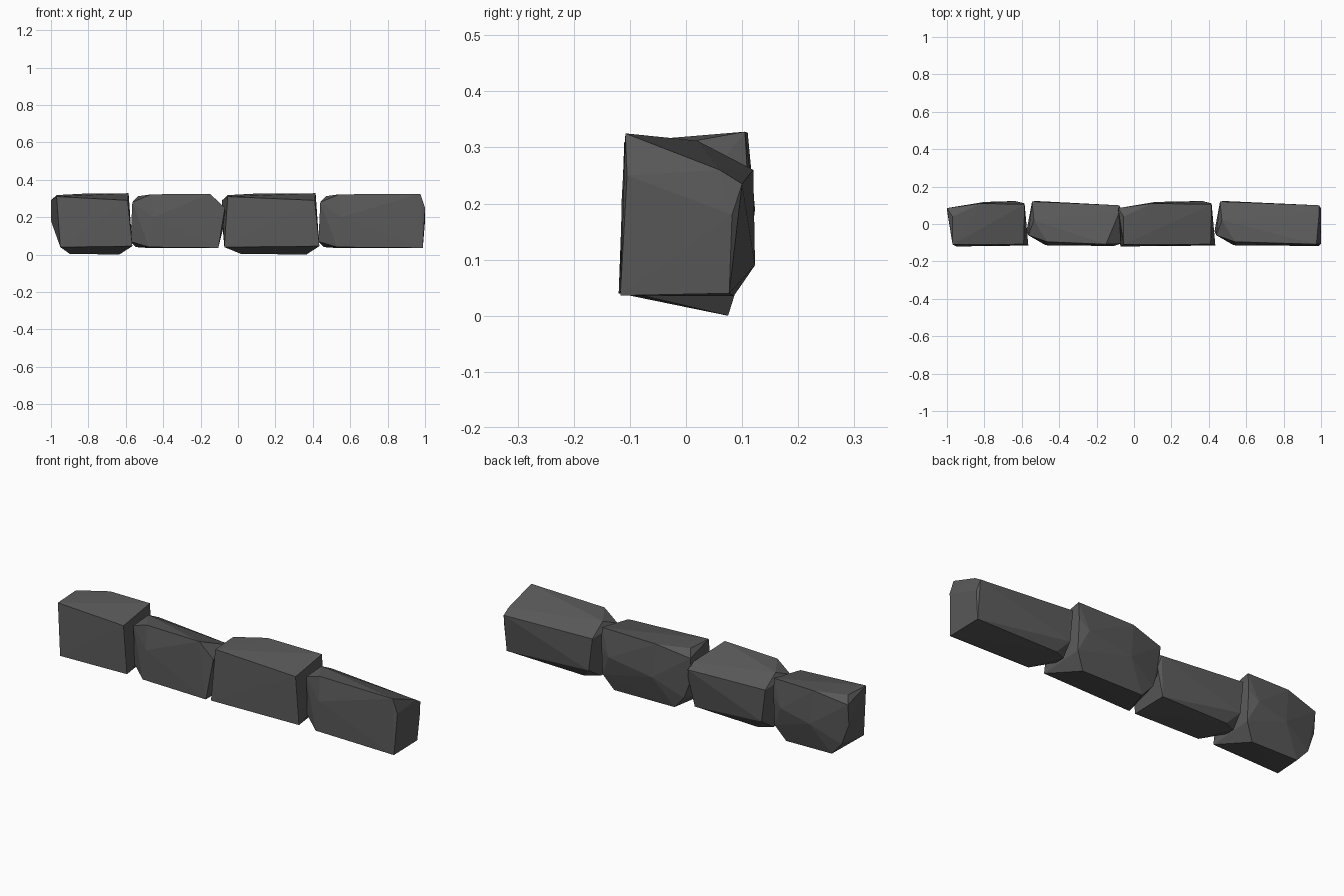
import bpy
import bmesh

if "Cube" in bpy.data.objects:
    bpy.data.objects.remove(bpy.data.objects["Cube"])

stone_mat = bpy.data.materials.new("dark grey stone")
stone_mat.diffuse_color = (0.1, 0.1, 0.1, 1)
stone_mat.use_nodes = True
stone_mat.node_tree.nodes["Principled BSDF"].inputs["Base Color"].default_value = stone_mat.diffuse_color


def stone(name, points):
    """Faceted block: convex hull of a few corner points."""
    bm = bmesh.new()
    for p in points:
        bm.verts.new(p)
    res = bmesh.ops.convex_hull(bm, input=bm.verts[:])
    loose = [v for v in bm.verts if not v.link_faces]
    bmesh.ops.delete(bm, geom=loose, context='VERTS')
    bmesh.ops.recalc_face_normals(bm, faces=bm.faces[:])
    me = bpy.data.meshes.new(name)
    bm.to_mesh(me)
    bm.free()
    me.materials.append(stone_mat)
    ob = bpy.data.objects.new(name, me)
    bpy.context.collection.objects.link(ob)
    return ob


def tall_stone(name, x0, x1, left_lean):
    """Block whose top rises and underside drops toward the back.
    Offsets are measured from the left end x0 and the right end x1."""
    return stone(name, [
        # front face
        (x0 + 0.03, -0.11, 0.31), (x1 - 0.025, -0.108, 0.29),
        (x1, -0.115, 0.045), (x0 + left_lean, -0.12, 0.04),
        # top, toward the back
        (x0 + 0.18, 0.11, 0.326), (x1 - 0.02, 0.105, 0.328),
        (x0 + 0.03, 0.04, 0.318),
        # left end
        (x0, 0.085, 0.29), (x0, 0.075, 0.18), (x0 + 0.04, 0.08, 0.07),
        # back bulge
        (x1 - 0.07, 0.123, 0.19), (x1 - 0.02, 0.11, 0.24),
        (x0 + 0.2, 0.118, 0.15), (x1 - 0.02, 0.1, 0.08),
        # underside
        (x0 + 0.10, 0.075, 0.004), (x1 - 0.07, 0.075, 0.0),
    ])


def low_stone(name, x0, x1, ridge_inset, end_drop):
    """Block with a high front ridge and a top that slopes to the back."""
    return stone(name, [
        # front ridge
        (x0 + 0.11, -0.095, 0.322), (x1 - ridge_inset, -0.108, 0.325),
        # right end
        (x1, -0.105, 0.25), (x1 - 0.01, 0.06, 0.26),
        (x1 - 0.01, 0.1, 0.235), (x1, 0.082, 0.18),
        (x1 - end_drop, 0.077, 0.04), (x1 - end_drop, -0.117, 0.036),
        # left end
        (x0 + 0.01, -0.06, 0.28), (x0, -0.04, 0.07),
        (x0 + 0.04, 0.02, 0.312), (x0 + 0.03, 0.12, 0.26),
        (x0 + 0.05, 0.123, 0.09), (x0 + 0.12, -0.115, 0.2),
        # underside
        (x0 + 0.1, -0.112, 0.04), (x0 + 0.03, 0.05, 0.04),
        (x0 + 0.1, 0.085, 0.035),
    ])


# row of four alternating blocks
tall_stone("left_stone", -1.0, -0.565, 0.05)
low_stone("left_middle_stone", -0.575, -0.07, 0.08, 0.035)
tall_stone("right_middle_stone", -0.085, 0.435, 0.012)
low_stone("right_stone", 0.43, 1.0, 0.025, 0.012)
